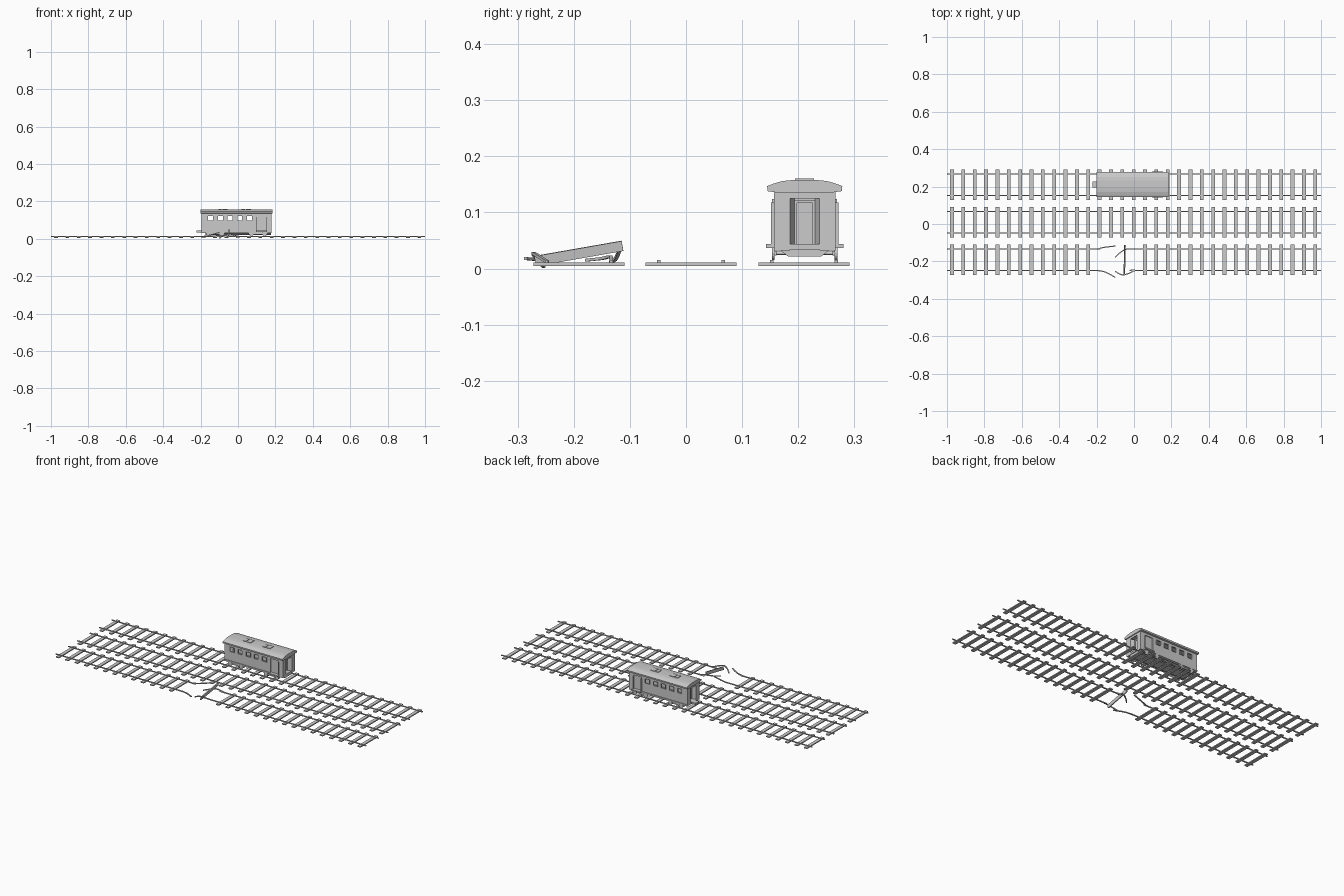
import bpy, bmesh, math
from mathutils import Vector, Matrix

if "Cube" in bpy.data.objects:
    bpy.data.objects.remove(bpy.data.objects["Cube"])


def finish(name, bm):
    bmesh.ops.recalc_face_normals(bm, faces=bm.faces)
    me = bpy.data.meshes.new(name)
    bm.to_mesh(me)
    bm.free()
    ob = bpy.data.objects.new(name, me)
    bpy.context.collection.objects.link(ob)
    return ob


def add_box(bm, x0, x1, y0, y1, z0, z1):
    m = Matrix.Translation(((x0 + x1) / 2, (y0 + y1) / 2, (z0 + z1) / 2))
    m = m @ Matrix.Diagonal((x1 - x0, y1 - y0, z1 - z0, 1))
    bmesh.ops.create_cube(bm, size=1, matrix=m)


def boxes(name, items):
    bm = bmesh.new()
    for it in items:
        add_box(bm, *it)
    return finish(name, bm)


def extrude_x(name, profile, x0, x1):
    bm = bmesh.new()
    f = bm.faces.new([bm.verts.new((x0, y, z)) for y, z in profile])
    g = bmesh.ops.extrude_face_region(bm, geom=[f])
    bmesh.ops.translate(bm, vec=(x1 - x0, 0, 0),
                        verts=[v for v in g["geom"] if isinstance(v, bmesh.types.BMVert)])
    return finish(name, bm)


def sweep(name, pts, w=0.006, h=0.005):
    # rectangular rail section along a path smoothed by Catmull-Rom
    P = [Vector(p) for p in pts]
    P = [P[0] * 2 - P[1]] + P + [P[-1] * 2 - P[-2]]
    path = []
    for i in range(1, len(P) - 2):
        a, b, c, d = P[i - 1:i + 3]
        for k in range(5):
            t = k / 5
            path.append(0.5 * (2 * b + (c - a) * t + (2 * a - 5 * b + 4 * c - d) * t * t
                               + (3 * b - a - 3 * c + d) * t ** 3))
    path.append(P[-2])
    bm = bmesh.new()
    rings = []
    for i, p in enumerate(path):
        t = (path[min(i + 1, len(path) - 1)] - path[max(i - 1, 0)]).normalized()
        s = t.cross(Vector((0, 0, 1))).normalized()
        u = s.cross(t)
        rings.append([bm.verts.new(p + s * a * w / 2 + u * b * h / 2)
                      for a, b in ((-1, -1), (1, -1), (1, 1), (-1, 1))])
    for r, q in zip(rings, rings[1:]):
        for k in range(4):
            bm.faces.new((r[k], r[(k + 1) % 4], q[(k + 1) % 4], q[k]))
    bm.faces.new(rings[0])
    bm.faces.new(rings[-1][::-1])
    return finish(name, bm)


# --- tracks ---
GAUGE, RZ = 0.0575, 0.0125
for label, yc, skip in (("back", 0.2105, ()), ("middle", 0.009, ()), ("broken", -0.191, range(13, 17))):
    boxes(label + "_sleepers", [(-0.973 + i * 0.0607 - 0.01, -0.973 + i * 0.0607 + 0.01,
                                 yc - 0.081, yc + 0.081, 0.005, 0.011)
                                for i in range(33) if i not in skip])
    if not skip:
        boxes(label + "_rails", [(-1, 1, yc + s * GAUGE - 0.003, yc + s * GAUGE + 0.003, 0.010, 0.015)
                                 for s in (-1, 1)])

# bent rails around the gap in the front track
yn, yf = -0.191 - GAUGE, -0.191 + GAUGE
sweep("bent_rail_near_left", [(-1, yn, RZ), (-0.25, yn, RZ), (-0.2, yn, RZ), (-0.16, -0.255, 0.014),
                              (-0.13, -0.268, 0.016), (-0.1, -0.286, 0.018)])
sweep("bent_rail_far_left", [(-1, yf, RZ), (-0.25, yf, RZ), (-0.2, yf, RZ), (-0.16, -0.125, 0.018),
                             (-0.1, -0.118, 0.034)])
sweep("bent_rail_near_right", [(1, yn, RZ), (0.06, yn, RZ), (0.01, yn, RZ), (-0.025, -0.263, 0.022),
                               (-0.055, -0.272, 0.027), (-0.08, -0.266, 0.018), (-0.1, -0.253, 0.003)])
sweep("bent_rail_far_right", [(1, yf, RZ), (0.06, yf, RZ), (0.01, yf, RZ), (-0.04, -0.135, 0.021),
                              (-0.07, -0.15, 0.018), (-0.1, -0.178, 0.015)])

# dislodged sleeper standing on its edge
loose = boxes("loose_sleeper", [(-0.003, 0.003, -0.079, 0.079, -0.009, 0.009)])
loose.location = (-0.05, -0.191, 0.027)
loose.rotation_euler = (math.radians(10), math.radians(8), 0)

# --- carriage ---
YC, X0, X1 = 0.2115, -0.195, 0.18
HW = 0.055
Z0, Z1 = 0.032, 0.138
wins = [-0.147, -0.094, -0.042, 0.009, 0.061]

for side, s in (("front", -1), ("back", 1)):
    ya, yb = sorted((YC + s * HW, YC + s * (HW - 0.005)))
    items = [(X0, 0.1, ya, yb, Z0, 0.098), (X0, 0.1, ya, yb, 0.122, Z1),
             (0.1, 0.152, ya, yb, 0.124, Z1), (0.152, X1, ya, yb, Z0, Z1)]
    edges = [X0] + [e for w in wins for e in (w - 0.013, w + 0.013)] + [0.1]
    items += [(a, b, ya, yb, 0.098, 0.122) for a, b in zip(edges[::2], edges[1::2])]
    boxes(side + "_wall", items)
    # window frames
    yo = YC + s * (HW + 0.001)
    items = []
    for w in wins:
        items += [(w - 0.015, w + 0.015, yo - 0.002, yo + 0.002, z, z + 0.002) for z in (0.096, 0.122)]
        items += [(w + d - 0.001, w + d + 0.001, yo - 0.002, yo + 0.002, 0.096, 0.124) for d in (-0.014, 0.014)]
    boxes(side + "_window_frames", items)
    # recessed side door with frame, handrails and step
    yd = YC + s * (HW - 0.008)
    boxes(side + "_door", [(0.1, 0.152, yd - 0.002, yd + 0.002, Z0, 0.126)])
    yr = YC + s * (HW + 0.0025)
    boxes(side + "_handrails", [(x - 0.002, x + 0.002, yr - 0.0025, yr + 0.0025, 0.042, 0.118)
                                for x in (0.1, 0.152)])
    yi, yj = sorted((YC + s * (HW - 0.01), YC + s * (HW + 0.014)))
    boxes(side + "_door_step", [(0.096, 0.156, yi, yj, 0.037, 0.044)])
    yi, yj = sorted((YC + s * HW, YC + s * (HW + 0.004)))
    boxes(side + "_sill", [(X0, 0.096, yi, yj, 0.037, 0.043)])

# end walls with a sloped recess leading to a door
for label, xe, d in (("right_end", X1, -1), ("left_end", X0, 1)):
    bm = bmesh.new()
    add_box(bm, *sorted((xe, xe + d * 0.005)), YC - HW, YC + HW, 0.125, Z1)
    for s in (-1, 1):
        add_box(bm, *sorted((xe, xe + d * 0.005)), *sorted((YC + s * 0.026, YC + s * HW)), Z0, 0.125)
        bm.faces.new([bm.verts.new(v) for v in (
            (xe, YC + s * 0.026, 0.044), (xe + d * 0.025, YC + s * 0.018, 0.044),
            (xe + d * 0.025, YC + s * 0.018, 0.125), (xe, YC + s * 0.026, 0.125))])
    add_box(bm, *sorted((xe + d * 0.025, xe + d * 0.028)), YC - 0.02, YC + 0.02, Z0, 0.127)
    finish(label + "_wall", bm)
    xa, xb = sorted((xe + d * 0.022, xe + d * 0.026))
    boxes(label + "_door_frame", [(xa, xb, YC - 0.018, YC - 0.014, 0.044, 0.12),
                                  (xa, xb, YC + 0.014, YC + 0.018, 0.044, 0.12),
                                  (xa, xb, YC - 0.018, YC + 0.018, 0.117, 0.122)])

# roof, faceted arch over a flat eave
half = [(0.052, 0.136), (0.066, 0.138), (0.067, 0.147), (0.057, 0.151), (0.04, 0.156), (0.02, 0.158)]
extrude_x("roof", [(YC + y, z) for y, z in half] + [(YC - y, z) for y, z in half[::-1]], -0.2, 0.185)
boxes("roof_vents", [(x0 + a, x0 + b, YC - 0.017, YC + 0.017, 0.154, 0.161)
                     for x0 in (-0.105, 0.02) for a, b in ((0, 0.018), (0.022, 0.05))])

# floor and tapered underframe
boxes("floor", [(X0, X1, YC - HW, YC + HW, 0.034, 0.044)])
extrude_x("underframe", [(YC - 0.048, 0.036), (YC - 0.03, 0.022), (YC + 0.03, 0.022), (YC + 0.048, 0.036)],
          X0 + 0.02, X1 - 0.004)
boxes("left_coupler", [(-0.222, -0.185, YC - 0.016, YC + 0.016, 0.034, 0.044)])

# bogies
bm = bmesh.new()
fr = []
for cx in (-0.122, 0.107):
    for s in (-1, 1):
        y = YC + s * 0.052
        fr.append((cx - 0.05, cx + 0.05, y - 0.002, y + 0.002, 0.023, 0.031))
    for x in (cx - 0.035, cx + 0.035):
        for y, r, l in ((YC - 0.056, 0.0125, 0.005), (YC + 0.056, 0.0125, 0.005), (YC, 0.003, 0.112)):
            bmesh.ops.create_cone(bm, cap_ends=True, segments=16, radius1=r, radius2=r, depth=l,
                                  matrix=Matrix.Translation((x, y, 0.0275)) @ Matrix.Rotation(math.pi / 2, 4, 'X'))
finish("wheels", bm)
boxes("bogie_frames", fr)
